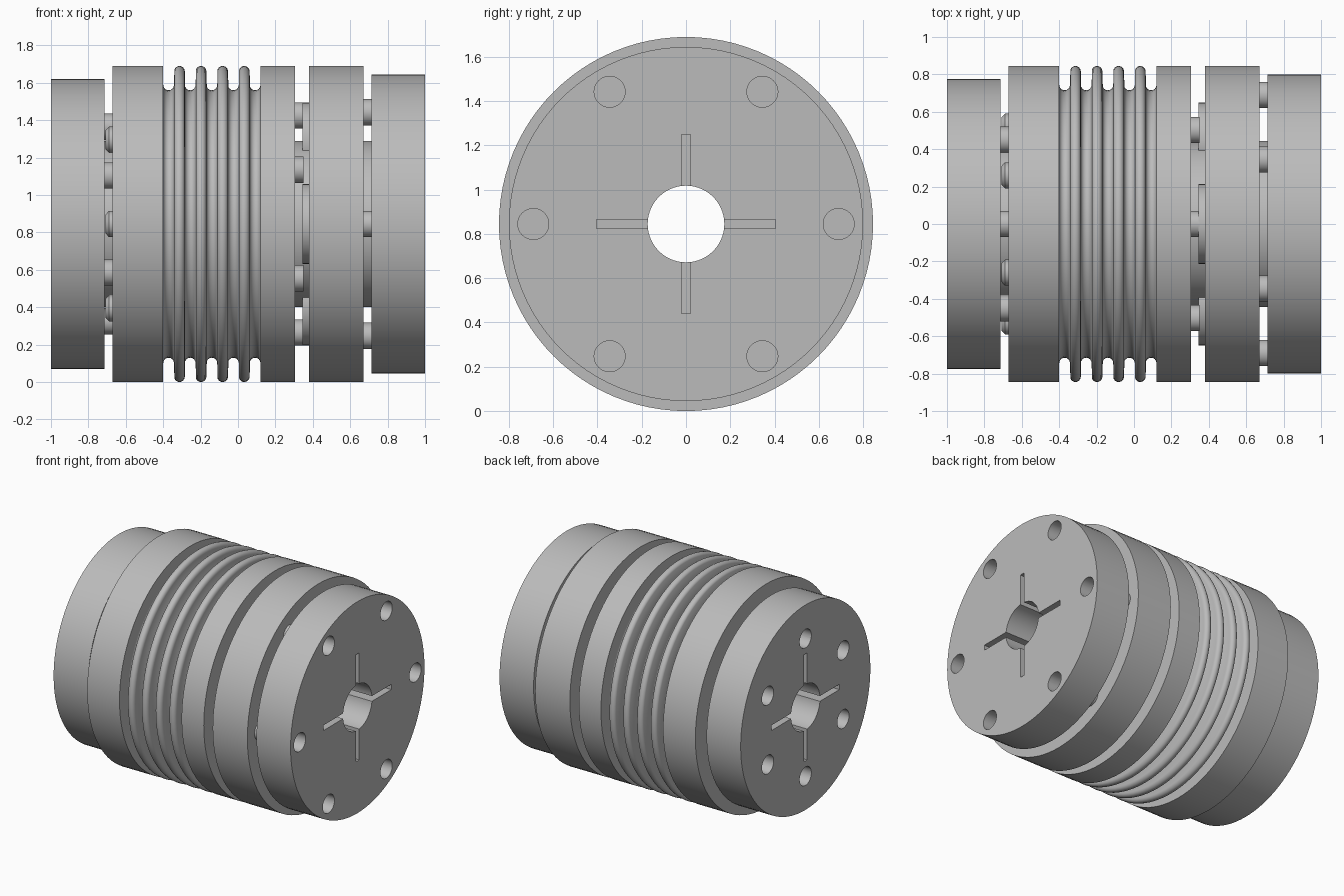
import bpy, bmesh
from math import pi, sin, cos
from mathutils import Matrix, Vector

if "Cube" in bpy.data.objects:
    bpy.data.objects.remove(bpy.data.objects["Cube"])

AXIS_Z = 0.845
BORE = 0.173
SEGMENTS = 96

steel = bpy.data.materials.new("plain grey metal")
steel.use_nodes = True
GREY = (0.5, 0.5, 0.5, 1)
steel.diffuse_color = GREY
steel.node_tree.nodes["Principled BSDF"].inputs["Base Color"].default_value = GREY


def finish(bm, name):
    bmesh.ops.recalc_face_normals(bm, faces=bm.faces)
    mesh = bpy.data.meshes.new(name)
    bm.to_mesh(mesh)
    bm.free()
    mesh.materials.append(steel)
    obj = bpy.data.objects.new(name, mesh)
    bpy.context.collection.objects.link(obj)
    return obj


def smooth(obj):
    bpy.ops.object.select_all(action="DESELECT")
    obj.select_set(True)
    bpy.context.view_layer.objects.active = obj
    bpy.ops.object.shade_smooth_by_angle(angle=0.6)


def lathe(name, profile):
    """Spin a closed (x, radius) profile around the shaft axis."""
    bm = bmesh.new()
    rings = []
    for k in range(SEGMENTS):
        a = 2 * pi * k / SEGMENTS
        rings.append([bm.verts.new((x, r * cos(a), AXIS_Z + r * sin(a))) for x, r in profile])
    n = len(profile)
    for k in range(SEGMENTS):
        p, q = rings[k], rings[(k + 1) % SEGMENTS]
        for i in range(n):
            j = (i + 1) % n
            bm.faces.new((p[i], p[j], q[j], q[i]))
    return finish(bm, name)


def tube(name, x0, x1, outer, inner=BORE):
    return lathe(name, [(x0, inner), (x0, outer), (x1, outer), (x1, inner)])


def add_rod(bm, x0, x1, y, z, radius, tip=None):
    turn = Matrix.Translation(((x0 + x1) / 2, y, AXIS_Z + z)) @ Matrix.Rotation(pi / 2, 4, "Y")
    bmesh.ops.create_cone(bm, cap_ends=True, segments=32, radius1=tip or radius,
                          radius2=radius, depth=abs(x1 - x0), matrix=turn)


def rod_circle(name, x0, x1, ring, radius, start, count=6):
    bm = bmesh.new()
    for k in range(count):
        a = start + 2 * pi * k / count
        add_rod(bm, x0, x1, ring * cos(a), ring * sin(a), radius)
    return finish(bm, name)


def cross_cutter(x0, x1):
    """Two crossed slabs shaped like the four clamp slots."""
    parts = []
    for size in ((0.81, 0.04), (0.04, 0.81)):
        bm = bmesh.new()
        bmesh.ops.create_cube(bm, size=1)
        for v in bm.verts:
            v.co = Vector(((x0 + x1) / 2 + v.co.x * (x1 - x0),
                           v.co.y * size[0], AXIS_Z + v.co.z * size[1]))
        parts.append(finish(bm, "slot_cutter"))
    return parts


def cut(obj, cutters):
    for cutter in cutters:
        cutter.hide_render = True
        mod = obj.modifiers.new("cut", "BOOLEAN")
        mod.operation = "DIFFERENCE"
        mod.solver = "EXACT"
        mod.object = cutter
        bpy.context.view_layer.objects.active = obj
        bpy.ops.object.modifier_apply(modifier=mod.name)
        bpy.data.objects.remove(cutter)


# End hubs with clamp slots and screw pockets
right_hub = tube("right_end_hub", 0.715, 1.0, 0.80)
cut(right_hub, cross_cutter(0.78, 1.1) + [rod_circle("pocket_cutter", 0.78, 1.1, 0.69, 0.07, 0)])
left_hub = tube("left_end_hub", -1.0, -0.715, 0.775)
cut(left_hub, cross_cutter(-1.1, -0.78) + [rod_circle("pocket_cutter", -1.1, -0.78, 0.52, 0.07, pi / 6)])
smooth(right_hub)
smooth(left_hub)

# Large rings either side of the bellows, and the adapter ring
for name, x0, x1 in (("left_bellows_ring", -0.67, -0.40),
                     ("right_bellows_ring", 0.12, 0.305),
                     ("adapter_ring", 0.38, 0.67)):
    smooth(tube(name, x0, x1, 0.845))

# Inner sleeves showing in the gaps
for name, x0, x1 in (("left_sleeve", -0.72, -0.66), ("right_sleeve", 0.66, 0.72),
                     ("middle_sleeve", 0.30, 0.385)):
    smooth(tube(name, x0, x1, 0.445))

# Bellows: nine half rounds, alternating valley and crest
h = 0.52 / 18
profile = []
for i in range(9):
    centre = -0.40 + h * (2 * i + 1)
    crest = i % 2 == 1
    for s in range(9):
        a = pi * s / 8
        r = 0.845 - h + h * sin(a) if crest else 0.715 + h - h * sin(a)
        if i and s == 0:
            continue
        profile.append((centre - h * cos(a), r))
profile += [(0.12, 0.68), (-0.40, 0.68)]
smooth(lathe("bellows", profile))

# Screw shanks, screw heads and washers in the gaps
smooth(rod_circle("left_screws", -0.72, -0.66, 0.52, 0.07, pi / 6))
smooth(rod_circle("right_screws", 0.66, 0.72, 0.69, 0.07, 0))
smooth(rod_circle("middle_screws", 0.30, 0.35, 0.58, 0.07, pi / 6))
smooth(rod_circle("middle_washers", 0.345, 0.385, 0.435, 0.215, 0, 4))

bm = bmesh.new()
for k in range(6):
    a = k * pi / 3
    y, z = 0.52 * cos(a), 0.52 * sin(a)
    add_rod(bm, -0.69, -0.66, y, z, 0.07)
    add_rod(bm, -0.708, -0.69, y, z, 0.07, 0.05)
smooth(finish(bm, "left_screw_heads"))
